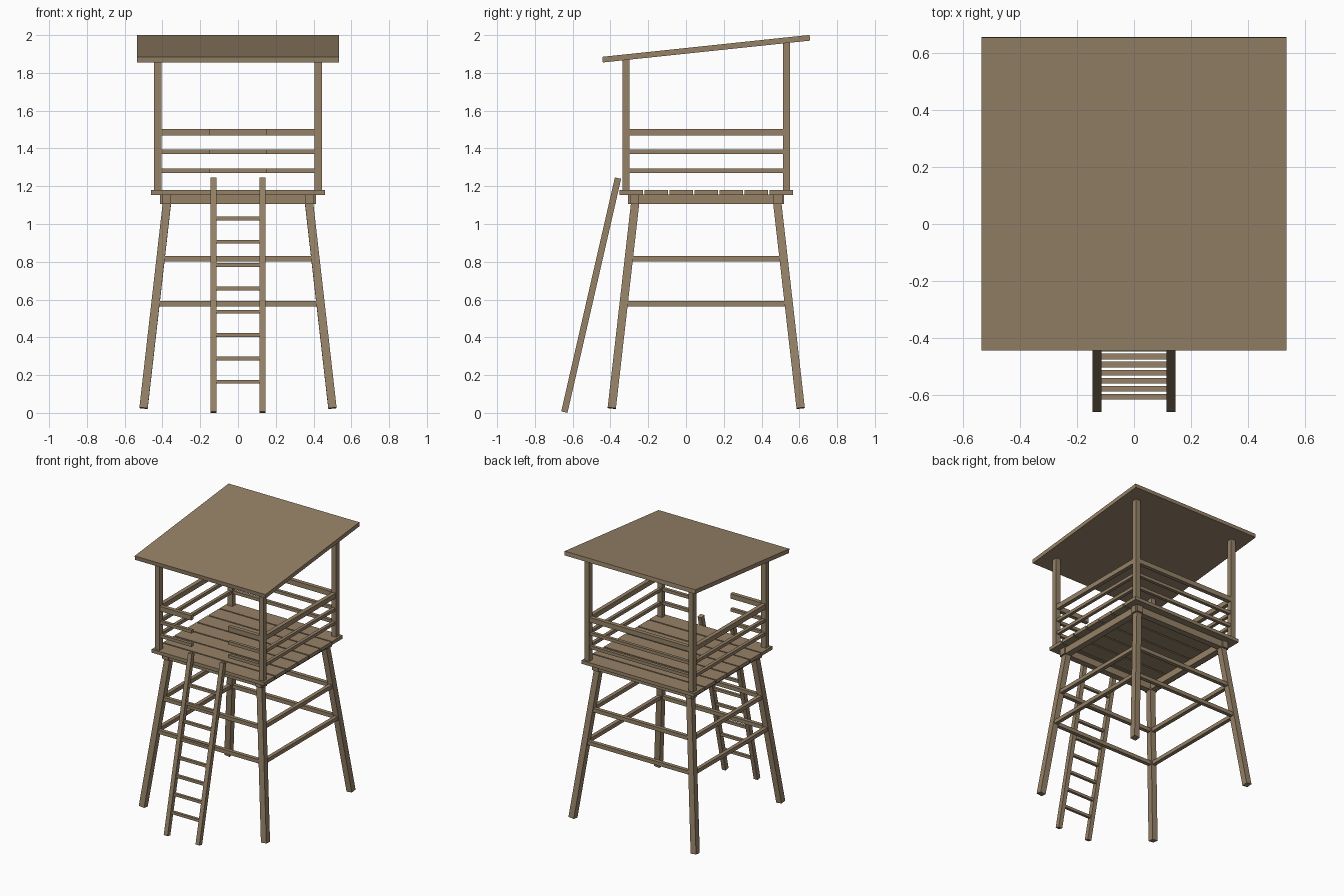
import bpy
from mathutils import Matrix, Vector

if "Cube" in bpy.data.objects:
    bpy.data.objects.remove(bpy.data.objects["Cube"])

CY = 0.107                      # tower centre in y
wood = bpy.data.materials.new("weathered_wood")
wood.diffuse_color = (0.305, 0.223, 0.136, 1)
wood.use_nodes = True
wood.node_tree.nodes["Principled BSDF"].inputs["Base Color"].default_value = wood.diffuse_color


def box(name, loc, size, rot=None):
    """Box of given size at loc, optionally rotated by a matrix."""
    bpy.ops.mesh.primitive_cube_add(size=1)
    ob = bpy.context.object
    ob.name = name
    m = Matrix.Translation(loc) @ (rot or Matrix()) @ Matrix.Diagonal((*size, 1))
    ob.data.transform(m)
    ob.data.materials.append(wood)
    return ob


def beam(name, a, b, w, d):
    """Straight timber from a to b, w wide in x and d deep in y."""
    a, b = Vector(a), Vector(b)
    z = (b - a).normalized()
    y = z.cross(Vector((1, 0, 0))).normalized()
    x = y.cross(z)
    rot = Matrix((x, y, z)).transposed().to_4x4()
    return box(name, (a + b) / 2, (w, d, (b - a).length), rot)


# splayed legs
def leg_offset(z):
    return 0.5 - 0.114 * (z - 0.025)


for sx in (-1, 1):
    for sy in (-1, 1):
        lo, hi = leg_offset(0.025), leg_offset(1.13)
        beam("leg", (sx * lo, CY + sy * lo, 0.025),
             (sx * hi, CY + sy * hi, 1.13), 0.044, 0.044)

# horizontal braces between the legs
for z in (0.578, 0.816):
    o = leg_offset(z)
    for s in (-1, 1):
        box("brace_x", (0, CY + s * o, z), (2 * o, 0.028, 0.028))
        box("brace_y", (s * o, CY, z), (0.028, 2 * o, 0.028))

# frame below the deck
for s in (-1, 1):
    box("frame_x", (0, CY + s * 0.38, 1.13), (0.826, 0.047, 0.05))
    box("frame_y", (s * 0.38, CY, 1.13), (0.047, 0.826, 0.05))

# deck planks
for i in range(7):
    box("deck_plank", (0, CY + (i - 3) * 0.1323, 1.167), (0.92, 0.123, 0.025))

# roof posts
P = 0.425
for sx in (-1, 1):
    for sy, top in ((-1, 1.873), (1, 1.963)):
        box("roof_post", (sx * P, CY + sy * P, (1.17 + top) / 2),
            (0.038, 0.038, top - 1.17))

# guard rails, with an opening at the front for the ladder
for z, h, d in ((1.282, 0.023, 0.023), (1.382, 0.023, 0.023), (1.486, 0.036, 0.03)):
    box("rail_back", (0, CY + P, z), (2 * P, d, h))
    for s in (-1, 1):
        box("rail_side", (s * P, CY, z), (d, 2 * P, h))
        box("rail_front", (s * (P + 0.15) / 2, CY - P, z), (P - 0.15, d, h))

# sloping roof
box("roof", (0, CY, 1.928), (1.07, 1.104, 0.03), Matrix.Rotation(0.105, 4, 'X'))

# ladder
foot, head = Vector((0, -0.644, 0.004)), Vector((0, -0.36, 1.243))
for s in (-1, 1):
    off = Vector((s * 0.13, 0, 0))
    beam("ladder_rail", foot + off, head + off, 0.031, 0.034)
for i in range(8):
    z = 0.165 + 0.1235 * i
    p = foot.lerp(head, (z - foot.z) / (head.z - foot.z))
    box("ladder_rung", p, (0.26, 0.02, 0.02))
